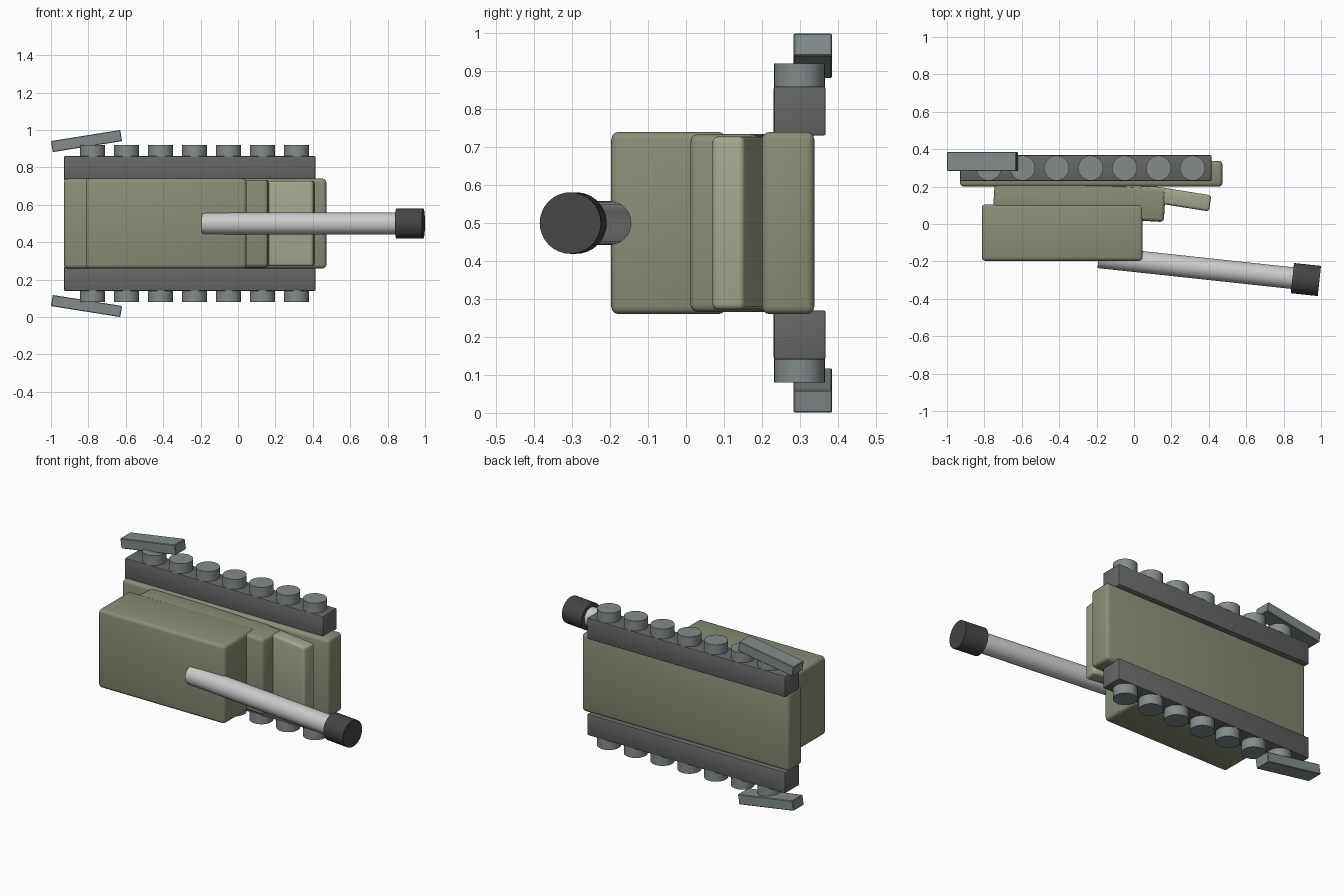
import bpy, math
from mathutils import Vector

if "Cube" in bpy.data.objects:
    bpy.data.objects.remove(bpy.data.objects["Cube"])

def mat(name, rgb):
    m = bpy.data.materials.new(name)
    m.diffuse_color = (*rgb, 1)
    m.use_nodes = True
    m.node_tree.nodes["Principled BSDF"].inputs["Base Color"].default_value = m.diffuse_color
    return m

olive = mat("olive", (0.25, 0.27, 0.185))
khaki = mat("khaki", (0.37, 0.38, 0.28))
rubber = mat("rubber", (0.13, 0.135, 0.13))
steel = mat("steel", (0.23, 0.26, 0.26))
black = mat("black", (0.06, 0.06, 0.06))

def finish(ob, name, m):
    ob.name = name
    if m:
        ob.data.materials.append(m)
    bpy.ops.object.shade_smooth_by_angle(angle=math.radians(35))
    return ob

def box(name, center, size, m, rot=(0, 0, 0), bevel=0.02, segments=3):
    bpy.ops.mesh.primitive_cube_add(size=1, location=center)
    ob = bpy.context.object
    ob.scale = size
    bpy.ops.object.transform_apply(location=False, rotation=False, scale=True)
    ob.rotation_euler = [math.radians(a) for a in rot]
    b = ob.modifiers.new("bevel", 'BEVEL')
    b.width = bevel
    b.segments = segments
    bpy.ops.object.modifier_apply(modifier=b.name)
    return finish(ob, name, m)

def rod(name, a, b, r, m, sides=32):
    a, b = Vector(a), Vector(b)
    d = b - a
    bpy.ops.mesh.primitive_cylinder_add(vertices=sides, radius=r, depth=d.length,
                                        location=(a + b) / 2)
    ob = bpy.context.object
    ob.rotation_euler = d.to_track_quat('Z', 'Y').to_euler()
    return finish(ob, name, m)

# Hull layers (the vehicle lies on its side, its roof faces -y)
box("lower_hull", (-0.229, 0.269, 0.5), (1.403, 0.138, 0.48), olive)
box("upper_hull", (-0.292, 0.128, 0.5), (0.915, 0.18, 0.468), olive, (0, 0, -3.5))
box("glacis_plate", (0.175, 0.147, 0.5), (0.47, 0.087, 0.456), khaki, (0, 0, -9), 0.015)
box("turret", (-0.384, -0.046, 0.5), (0.86, 0.302, 0.48), olive)

# Gun
start = Vector((-0.189, -0.178, 0.5))
muzzle = Vector((0.919, -0.297, 0.5))
axis = (muzzle - start).normalized()
rod("gun_barrel", start, muzzle, 0.058, None)
rod("muzzle_brake", muzzle - axis * 0.0725, muzzle + axis * 0.0725, 0.081, black)

# Running gear, mirrored about z = 0.5
for side, s in (("left", 1), ("right", -1)):
    box(f"{side}_track", (-0.258, 0.2995, 0.5 + s * 0.295), (1.345, 0.137, 0.13),
        rubber, bevel=0.006, segments=2)
    for i in range(7):
        x = -0.777 + i * 0.1817
        rod(f"{side}_wheel_{i + 1}", (x, 0.299, 0.5 + s * 0.30), (x, 0.299, 0.5 + s * 0.42),
            0.067, steel)
    box(f"{side}_fender", (-0.81, 0.334, 0.5 + s * 0.441), (0.375, 0.101, 0.06),
        steel, (0, -9 * s, 0), 0.003, 1)
